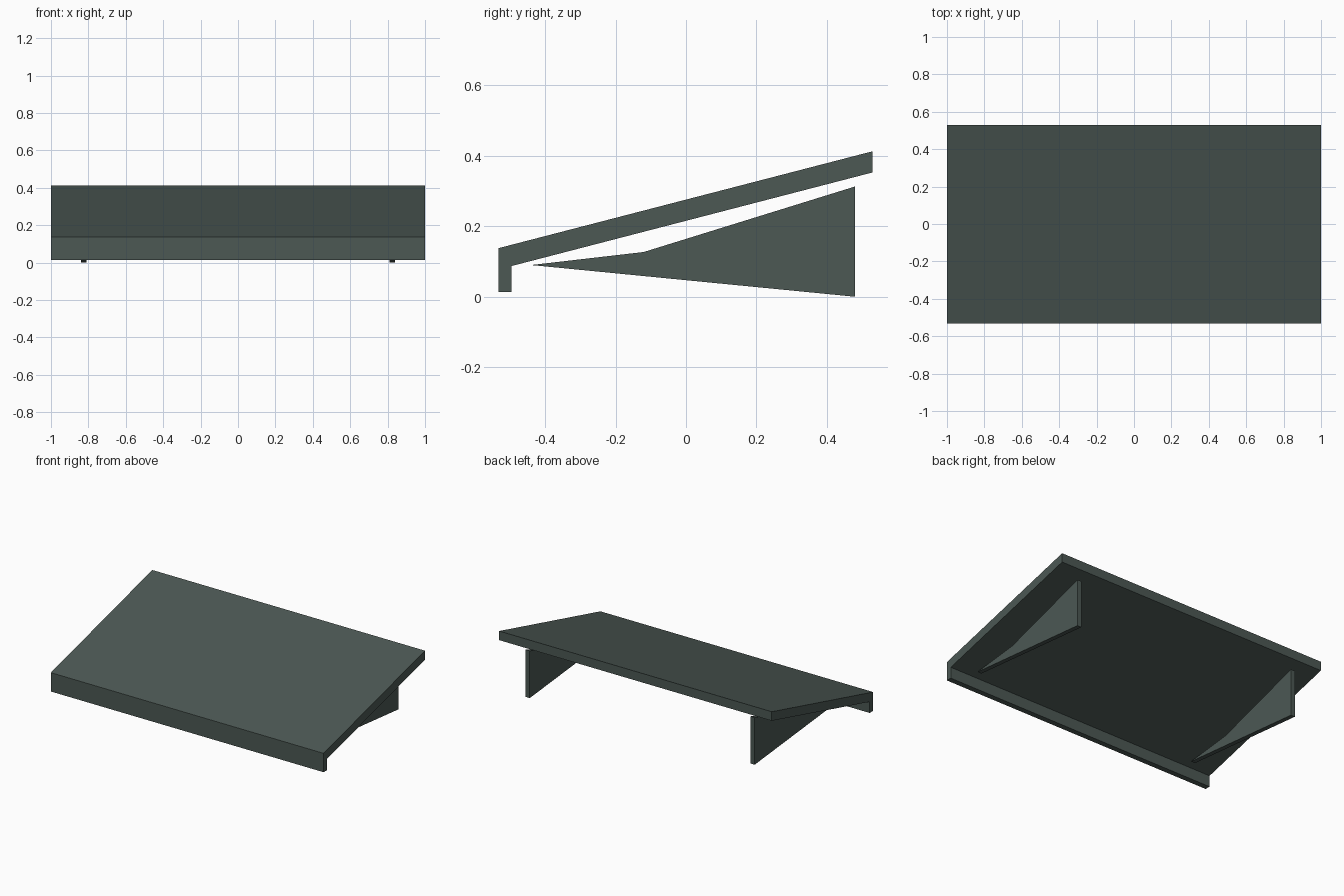
import bpy, bmesh

if "Cube" in bpy.data.objects:
    bpy.data.objects.remove(bpy.data.objects["Cube"])

mat = bpy.data.materials.new("dark grey green")
mat.diffuse_color = (0.072, 0.098, 0.088, 1)
mat.use_nodes = True
mat.node_tree.nodes["Principled BSDF"].inputs["Base Color"].default_value = mat.diffuse_color


def extrude_profile(name, profile, x0, x1):
    """Extrude a (y, z) profile along x from x0 to x1."""
    bm = bmesh.new()
    face = bm.faces.new([bm.verts.new((x0, y, z)) for y, z in profile])
    res = bmesh.ops.extrude_face_region(bm, geom=[face])
    verts = [v for v in res["geom"] if isinstance(v, bmesh.types.BMVert)]
    bmesh.ops.translate(bm, verts=verts, vec=(x1 - x0, 0, 0))
    bmesh.ops.recalc_face_normals(bm, faces=bm.faces)
    mesh = bpy.data.meshes.new(name)
    bm.to_mesh(mesh)
    bm.free()
    mesh.materials.append(mat)
    obj = bpy.data.objects.new(name, mesh)
    bpy.context.collection.objects.link(obj)
    return obj


# Sloping canopy slab with a hanging front lip
canopy = [(-0.532, 0.138), (0.53, 0.413), (0.53, 0.353),
          (-0.496, 0.087), (-0.496, 0.013), (-0.532, 0.013)]
extrude_profile("canopy", canopy, -1.0, 1.0)

# Two thin support brackets below the slab
bracket = [(-0.44, 0.09), (-0.12, 0.127), (0.48, 0.313), (0.48, 0.0)]
for side, x in (("left", -0.825), ("right", 0.825)):
    extrude_profile(side + "_bracket", bracket, x - 0.015, x + 0.015)
